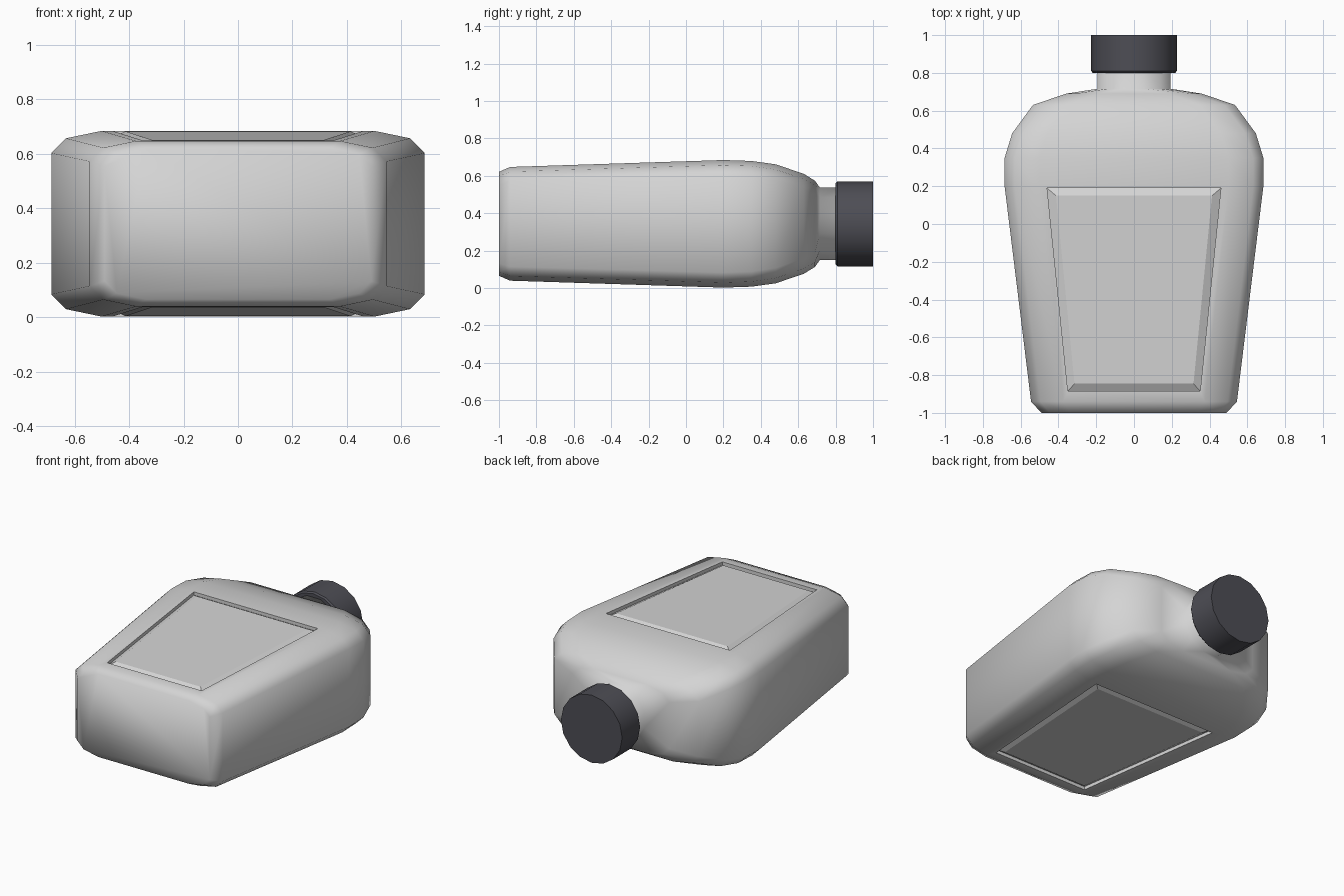
import bpy, bmesh, math

if "Cube" in bpy.data.objects:
    bpy.data.objects.remove(bpy.data.objects["Cube"])

ZC = 0.343  # height of the bottle axis


def material(name, rgb):
    m = bpy.data.materials.new(name)
    m.diffuse_color = (*rgb, 1)
    m.use_nodes = True
    m.node_tree.nodes["Principled BSDF"].inputs["Base Color"].default_value = m.diffuse_color
    return m


BODY = material("pale_grey_plastic", (0.66, 0.66, 0.66))
CAP = material("charcoal_plastic", (0.075, 0.075, 0.09))


def finish(bm, name, mat):
    bmesh.ops.recalc_face_normals(bm, faces=bm.faces)
    for f in bm.faces:
        f.smooth = True
    me = bpy.data.meshes.new(name)
    bm.to_mesh(me)
    bm.free()
    me.materials.append(mat)
    ob = bpy.data.objects.new(name, me)
    bpy.context.collection.objects.link(ob)
    return ob


def ring(bm, y, corner):
    """Mirror three corner points into a closed twelve-sided section."""
    pts = list(corner)                                    # right, top
    pts += [(-x, z) for x, z in reversed(corner)]         # left, top
    pts += [(-x, -z) for x, z in corner]                  # left, bottom
    pts += [(x, -z) for x, z in reversed(corner)]         # right, bottom
    return [bm.verts.new((x, y, ZC + z)) for x, z in pts]


def soft_corner(a, b, k=1.0):
    return [(a, b - 0.075 * k), (a - 0.05 * k, b - 0.025 * k), (a - 0.17 * k, b)]


def round_corner(r):
    return [(r * math.cos(math.radians(t)), r * math.sin(math.radians(t)))
            for t in (15, 45, 75)]


# Bottle body: lofted sections (y, half width, half height, corner scale)
sections = [
    (-1.0, 0.49, 0.278, 0.9), (-0.94, 0.545, 0.304, 1.0),
    (0.2, 0.685, 0.341, 1.08), (0.35, 0.685, 0.336, 1.08),
    (0.48, 0.645, 0.318, 1.1), (0.63, 0.535, 0.267, 1.1),
    (0.69, 0.36, 0.230, 1.0),
]
bm = bmesh.new()
rings = [ring(bm, y, soft_corner(a, b, k)) for y, a, b, k in sections]
# Neck grows out of the shoulder as two round sections
rings += [ring(bm, y, round_corner(0.2)) for y in (0.716, 0.82)]
bm.faces.new(rings[0])
bm.faces.new(rings[-1])


def raised_panel(quad, s):
    """Bevelled label panel set in a groove on the upper (s=1) or lower (s=-1) face."""
    def trapezoid(y0, w0, y1, w1, depth):
        verts = []
        for x, y in ((w0, y0), (-w0, y0), (-w1, y1), (w1, y1)):
            z = 0.304 + 0.037 * (y + 0.94) / 1.14 - depth
            verts.append(bm.verts.new((s * x, y, ZC + s * z)))
        return verts
    loops = [quad,
             trapezoid(-0.885, 0.35, 0.19, 0.46, 0),        # rim
             trapezoid(-0.885, 0.35, 0.19, 0.46, 0.022),    # groove bottom
             trapezoid(-0.845, 0.315, 0.15, 0.413, 0)]      # panel top
    sharp = [bm.faces.new(loops[3])]
    for n in range(3):
        p, q = loops[n], loops[n + 1]
        for i in range(4):
            j = (i + 1) % 4
            f = bm.faces.new((p[i], p[j], q[j], q[i]))
            if n:
                sharp.append(f)
    for f in sharp:
        for e in f.edges:
            e.smooth = False


for n in range(len(rings) - 1):
    p, q = rings[n], rings[n + 1]
    for i in range(12):
        j = (i + 1) % 12
        quad = (p[i], p[j], q[j], q[i])
        if n == 1 and i in (2, 8):
            raised_panel(quad, 1 if i == 2 else -1)
        else:
            bm.faces.new(quad)
finish(bm, "bottle_body", BODY)

# Screw cap: turned profile (radius, y) around the bottle axis
SIDES = 16
bm = bmesh.new()
loops = []
for r, y in [(0.218, 0.8), (0.227, 0.81), (0.227, 1.0)]:
    loops.append([bm.verts.new((r * math.cos(2 * math.pi * i / SIDES), y,
                                ZC + r * math.sin(2 * math.pi * i / SIDES)))
                  for i in range(SIDES)])
for p, q in zip(loops, loops[1:]):
    for i in range(SIDES):
        j = (i + 1) % SIDES
        bm.faces.new((p[i], p[j], q[j], q[i]))
bm.faces.new(loops[0])
bm.faces.new(loops[-1])
cap = finish(bm, "screw_cap", CAP)
bpy.ops.object.select_all(action='DESELECT')
cap.select_set(True)
bpy.context.view_layer.objects.active = cap
bpy.ops.object.shade_smooth_by_angle(angle=math.radians(40))
